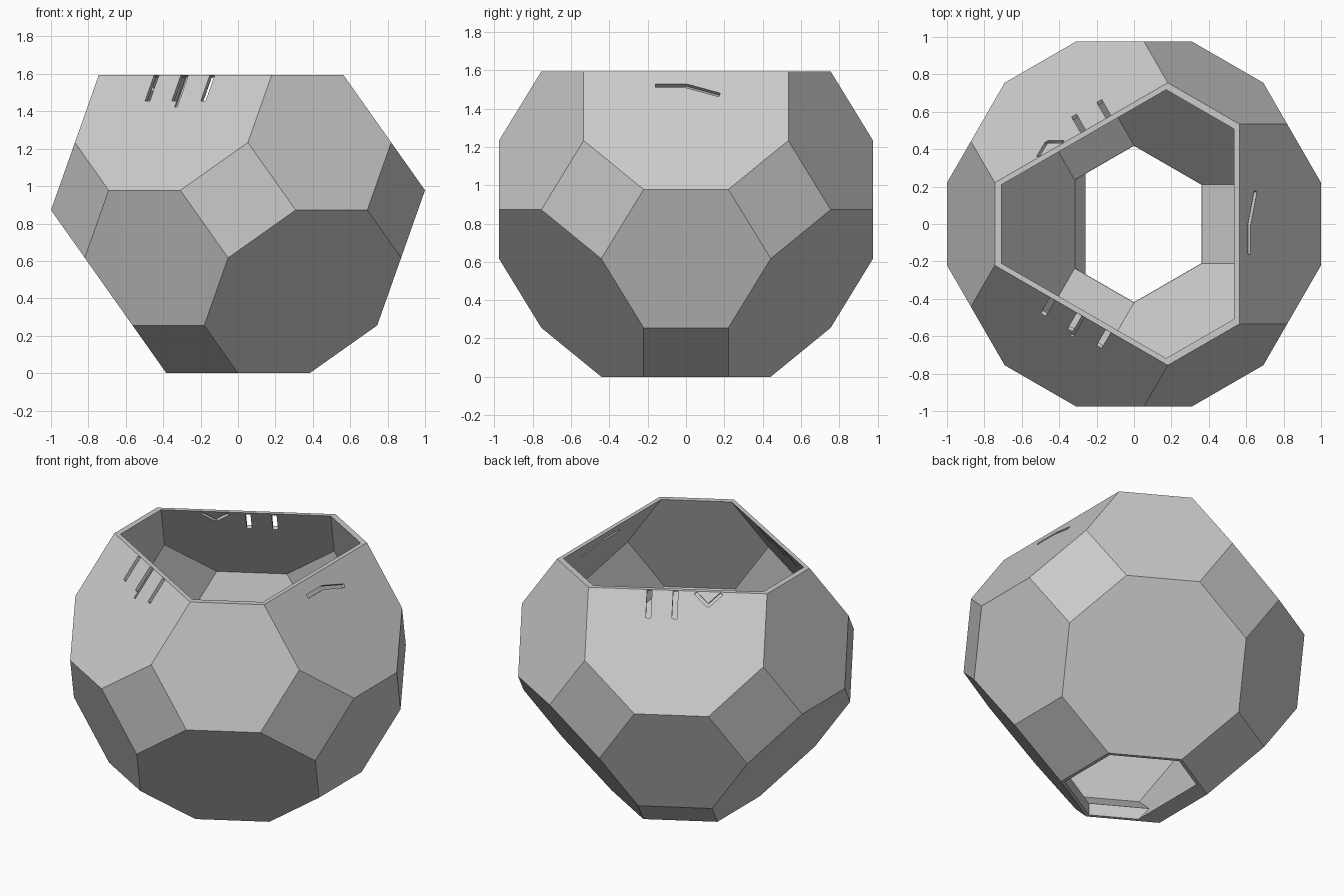
import bpy, bmesh, math
from itertools import permutations, product
from mathutils import Vector, Matrix

cube = bpy.data.objects.get("Cube")
if cube:
    bpy.data.objects.remove(cube, do_unlink=True)

# One grey material
grey = bpy.data.materials.new("light_grey")
grey.use_nodes = True
grey.diffuse_color = (0.6, 0.6, 0.6, 1)
grey.node_tree.nodes["Principled BSDF"].inputs["Base Color"].default_value = (0.6, 0.6, 0.6, 1)


def convex(name, points, plane=None):
    """Convex solid around points, optionally trimmed behind a plane (point, normal)."""
    bm = bmesh.new()
    for p in points:
        bm.verts.new(p)
    bmesh.ops.convex_hull(bm, input=bm.verts)
    if plane:
        bmesh.ops.bisect_plane(bm, geom=bm.verts[:] + bm.edges[:] + bm.faces[:],
                               plane_co=plane[0], plane_no=plane[1], clear_inner=True)
        return_points = [v.co.copy() for v in bm.verts]
        bm.free()
        return convex(name, return_points)
    bmesh.ops.dissolve_limit(bm, angle_limit=0.01, verts=bm.verts, edges=bm.edges)
    bmesh.ops.recalc_face_normals(bm, faces=bm.faces)
    me = bpy.data.meshes.new(name)
    bm.to_mesh(me)
    bm.free()
    me.materials.append(grey)
    ob = bpy.data.objects.new(name, me)
    bpy.context.collection.objects.link(ob)
    return ob


def carve(target, cutter):
    """Subtract the cutter and remove it."""
    cutter.hide_render = True
    mod = target.modifiers.new("carve", 'BOOLEAN')
    mod.operation = 'DIFFERENCE'
    mod.solver = 'EXACT'
    mod.object = cutter
    bpy.ops.object.select_all(action='DESELECT')
    bpy.context.view_layer.objects.active = target
    target.select_set(True)
    bpy.ops.object.modifier_apply(modifier=mod.name)
    bpy.data.objects.remove(cutter, do_unlink=True)


# Truncated cuboctahedron standing on a hexagon, an upper octagon facing +x
R2 = math.sqrt(2)
K = 0.2212
turn = Matrix((Vector((2, -1, -1)).normalized(),
               Vector((0, 1, -1)).normalized(),
               Vector((1, 1, 1)).normalized()))
solid = [turn @ Vector([a * s for a, s in zip(p, sg)]) * K
         for p in permutations((1, 1 + R2, 1 + 2 * R2))
         for sg in product((-1, 1), repeat=3)]
MID = Vector((0, 0, K * (3 + 3 * R2) / math.sqrt(3)))
OCT = K * (1 + 2 * R2)                      # centre to octagon distance

# Outer shell, cut open along the lower edges of the top squares
body = convex("faceted_bowl", [p + MID for p in solid if p.z + MID.z < 1.62])

# Cavity, with a thicker wall behind the lower octagon on -x
inward = Vector((math.sqrt(2 / 3), 0, math.sqrt(1 / 3)))
back = MID - inward * (OCT - 0.1)
carve(body, convex("cavity_cutter", [p * 0.95 + MID + Vector((0, 0, 0.034)) for p in solid],
                   (back, inward)))

# Drain hole through the floor
hexagon = [(0.418 * math.sin(i * math.pi / 3), 0.418 * math.cos(i * math.pi / 3)) for i in range(6)]
carve(body, convex("hole_cutter", [Vector((x, y, z)) for x, y in hexagon for z in (-0.1, 0.2)],
                   (back + inward * 0.001, inward)))

# Slots in the three upper octagons: azimuth, start and end (side, up), width, depth
TOP = K - 0.002
slots = [
    (240, (-0.177, 0.05), (-0.177, TOP), 0.030, 0.08),
    (240, (-0.012, 0.05), (-0.012, TOP), 0.030, 0.08),
    (240, (0.012, 0.01), (0.012, TOP), 0.016, 0.012),
    (240, (0.167, 0.05), (0.167, TOP), 0.030, 0.08),
    (120, (-0.168, 0.05), (-0.168, TOP), 0.030, 0.08),
    (120, (-0.012, 0.05), (-0.012, TOP), 0.030, 0.08),
    (120, (0.185, 0.135), (0.107, TOP - 0.008), 0.020, 0.08),
    (120, (0.185, 0.135), (0.263, TOP - 0.008), 0.020, 0.08),
    (0, (-0.16, 0.129), (0.005, 0.129), 0.024, 0.08),
    (0, (0.0, 0.129), (0.175, 0.071), 0.024, 0.08),
]
for az, a, b, width, depth in slots:
    c, s = math.cos(math.radians(az)), math.sin(math.radians(az))
    n = Vector((inward.x * c, inward.x * s, inward.z))
    side = Vector((-s, c, 0))
    up = n.cross(side)
    a, b = (MID + n * OCT + side * q[0] + up * q[1] for q in (a, b))
    across = (b - a).normalized().cross(n) * width / 2
    carve(body, convex("slot_cutter", [p + across * w + n * d for p in (a, b)
                                       for w in (-1, 1) for d in (-depth, 0.05)]))
